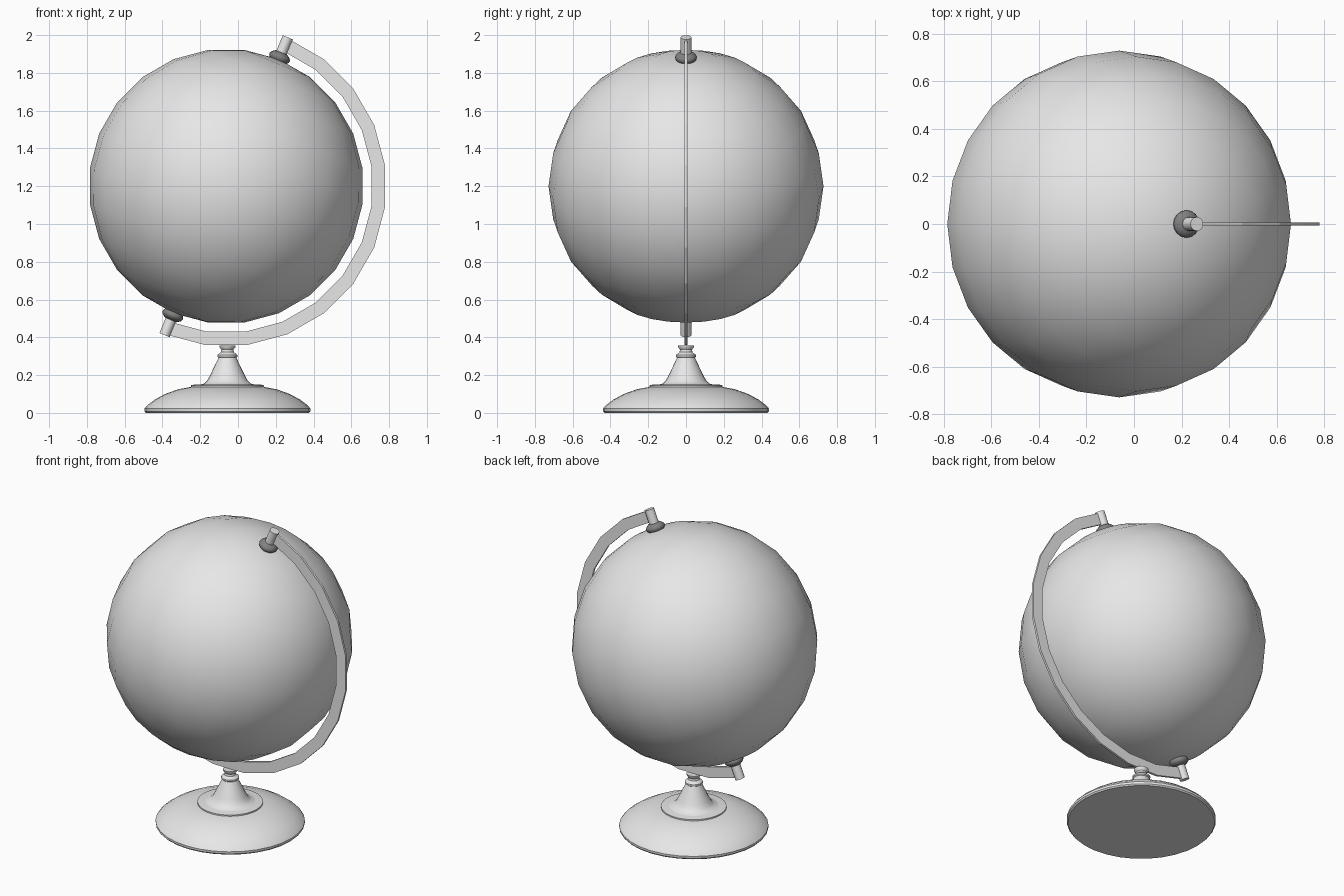
import bpy, bmesh, math
from mathutils import Matrix, Vector

cube = bpy.data.objects.get("Cube")
if cube:
    bpy.data.objects.remove(cube, do_unlink=True)

CENTRE = Vector((-0.0625, 0, 1.2))
TILT = math.radians(22.5)
STEP = math.radians(15)


def material(name, value):
    mat = bpy.data.materials.new(name)
    mat.use_nodes = True
    colour = (value, value, value, 1)
    mat.diffuse_color = colour
    bsdf = next(n for n in mat.node_tree.nodes if n.type == 'BSDF_PRINCIPLED')
    bsdf.inputs["Base Color"].default_value = colour
    return mat


light_grey = material("light grey", 0.8)
dark_grey = material("dark grey", 0.22)


def add_object(name, bm, mat, matrix=None, smooth_angle=None):
    bmesh.ops.recalc_face_normals(bm, faces=bm.faces)
    mesh = bpy.data.meshes.new(name)
    bm.to_mesh(mesh)
    bm.free()
    mesh.materials.append(mat)
    obj = bpy.data.objects.new(name, mesh)
    bpy.context.collection.objects.link(obj)
    if matrix:
        obj.matrix_world = matrix
    if smooth_angle:
        bpy.ops.object.select_all(action='DESELECT')
        obj.select_set(True)
        bpy.context.view_layer.objects.active = obj
        bpy.ops.object.shade_smooth_by_angle(angle=math.radians(smooth_angle))
    return obj


def lathe(name, profile, sides, mat, matrix, smooth_angle=35):
    """Turn (radius, height) points around z and cap both ends."""
    bm = bmesh.new()
    rings = []
    for r, z in profile:
        rings.append([bm.verts.new((r * math.cos(a), r * math.sin(a), z))
                      for a in (math.tau * i / sides for i in range(sides))])
    for low, high in zip(rings, rings[1:]):
        for i in range(sides):
            j = (i + 1) % sides
            bm.faces.new((low[i], low[j], high[j], high[i]))
    bm.faces.new(rings[0])
    bm.faces.new(rings[-1])
    return add_object(name, bm, mat, matrix, smooth_angle)


# Tilted ball
axis_frame = Matrix.Translation(CENTRE) @ Matrix.Rotation(TILT, 4, 'Y')
bm = bmesh.new()
bmesh.ops.create_uvsphere(bm, u_segments=24, v_segments=12, radius=0.728)
add_object("globe_ball", bm, light_grey, axis_frame, 40)

# Flat half-ring arm that joins the two ends of the axis
bm = bmesh.new()
sections = []
for i in range(13):
    a = math.pi / 2 - TILT - i * STEP
    sections.append([bm.verts.new((CENTRE.x + r * math.cos(a), y, CENTRE.z + r * math.sin(a)))
                     for r, y in ((0.777, -0.007), (0.848, -0.007), (0.848, 0.007), (0.777, 0.007))])
for s, t in zip(sections, sections[1:]):
    for k in range(4):
        m = (k + 1) % 4
        bm.faces.new((s[k], s[m], t[m], t[k]))
bm.faces.new(sections[0])
bm.faces.new(sections[-1])
add_object("support_arm", bm, light_grey)

# Axis pins and collars at both poles
pin = [(0.029, 0.72), (0.029, 0.853)]
collar = [(0.042, 0.712), (0.056, 0.73), (0.058, 0.742), (0.052, 0.752), (0.034, 0.766)]
for end, turn in (("top", 0), ("bottom", math.pi)):
    frame = axis_frame @ Matrix.Rotation(turn, 4, 'Y')
    lathe(end + "_pin", pin, 16, light_grey, frame)
    lathe(end + "_collar", collar, 16, dark_grey, frame, 50)

# Stand: domed foot, thin step, flared stem with a ring and a cup on top
stand_frame = Matrix.Translation((-0.056, 0, 0))
foot = [(0.432, 0), (0.439, 0.008), (0.44, 0.022), (0.425, 0.04), (0.385, 0.07),
        (0.33, 0.1), (0.26, 0.125), (0.19, 0.138)]
lathe("foot", foot, 32, light_grey, stand_frame)
lathe("foot_step", [(0.193, 0.134), (0.193, 0.146), (0.18, 0.149)], 32, light_grey, stand_frame)
stem = [(0.155, 0.147), (0.125, 0.155), (0.108, 0.17), (0.094, 0.195),
        (0.047, 0.292), (0.053, 0.297), (0.053, 0.307), (0.046, 0.312),
        (0.034, 0.322), (0.032, 0.335), (0.042, 0.348), (0.043, 0.357)]
lathe("stem", stem, 24, light_grey, stand_frame)
